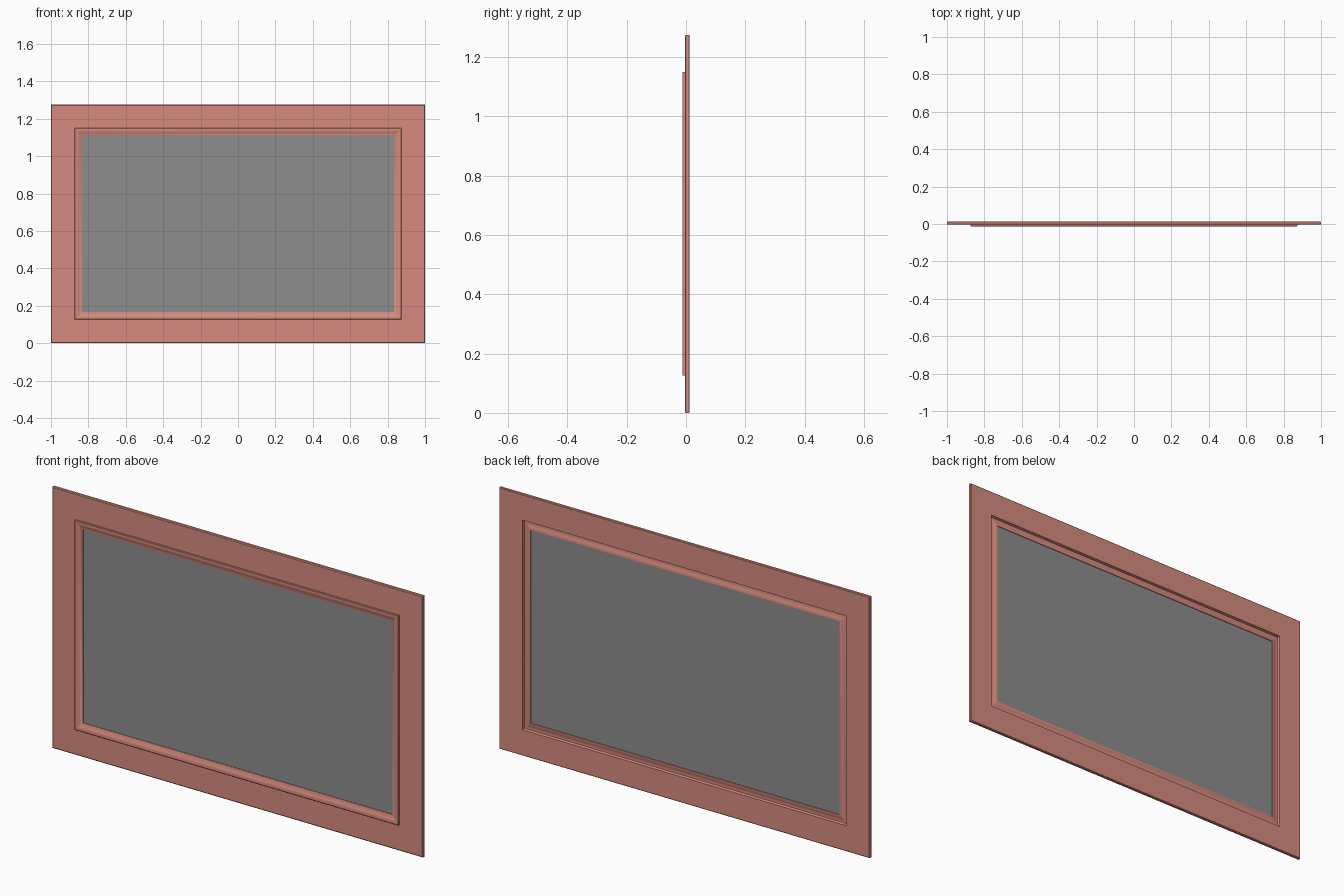
import bpy
import bmesh

if "Cube" in bpy.data.objects:
    bpy.data.objects.remove(bpy.data.objects["Cube"], do_unlink=True)

HALF_W, HEIGHT = 1.0, 1.275


def make_material(name, rgb):
    mat = bpy.data.materials.new(name)
    mat.use_nodes = True
    mat.diffuse_color = (*rgb, 1)
    mat.node_tree.nodes["Principled BSDF"].inputs["Base Color"].default_value = (*rgb, 1)
    return mat


def sweep_frame(name, profile, mat):
    """Sweep a closed (inset, y) profile round the rectangle with mitred corners."""
    bm = bmesh.new()
    rings = []
    for inset, y in profile:
        x, low, high = HALF_W - inset, inset, HEIGHT - inset
        corners = [(-x, low), (x, low), (x, high), (-x, high)]
        rings.append([bm.verts.new((cx, y, cz)) for cx, cz in corners])
    for i, ring in enumerate(rings):
        following = rings[(i + 1) % len(rings)]
        for a in range(4):
            b = (a + 1) % 4
            bm.faces.new((ring[a], ring[b], following[b], following[a]))
    bmesh.ops.recalc_face_normals(bm, faces=bm.faces)
    mesh = bpy.data.meshes.new(name)
    bm.to_mesh(mesh)
    bm.free()
    mesh.materials.append(mat)
    obj = bpy.data.objects.new(name, mesh)
    bpy.context.collection.objects.link(obj)
    bpy.ops.object.select_all(action="DESELECT")
    obj.select_set(True)
    bpy.context.view_layer.objects.active = obj
    bpy.ops.object.shade_smooth_by_angle(angle=0.4)
    return obj


salmon = make_material("salmon frame", (0.68, 0.26, 0.21))
grey = make_material("grey pane", (0.27, 0.27, 0.27))

# Flat outer border with a small chamfer, raised front moulding sloping
# to the pane, and a matching groove and slope on the back
front = [(0, -0.001), (0.004, -0.004), (0.126, -0.004), (0.126, -0.011),
         (0.128, -0.0125), (0.138, -0.0125), (0.148, -0.009),
         (0.158, -0.004), (0.166, -0.002)]
back = [(0.166, 0.007), (0.160, 0.007), (0.150, 0.004), (0.138, 0.0),
        (0.129, 0.0), (0.126, 0.0125), (0.003, 0.0125), (0, 0.010)]
sweep_frame("window_frame", front + back, salmon)

# Flat pane held inside the frame
bpy.ops.mesh.primitive_cube_add(size=1, location=(0, 0.002, HEIGHT / 2))
pane = bpy.context.object
pane.name = "pane"
pane.scale = (2 * (HALF_W - 0.163), 0.003, HEIGHT - 2 * 0.163)
pane.data.materials.append(grey)
